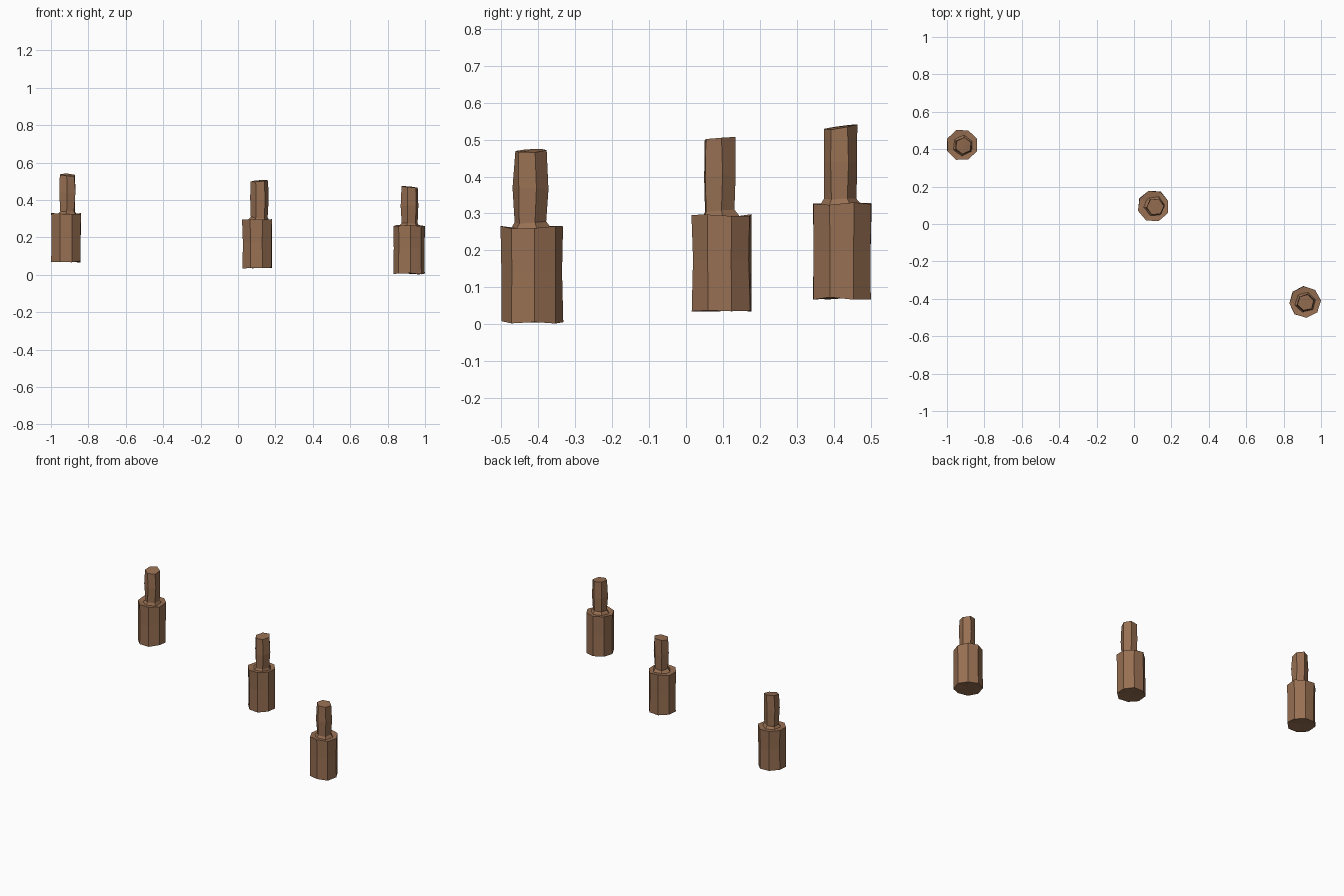
import bpy, bmesh, math, random
from mathutils import Vector

if "Cube" in bpy.data.objects:
    bpy.data.objects.remove(bpy.data.objects["Cube"])

random.seed(4)
wood = bpy.data.materials.new("brown_wood")
wood.diffuse_color = (0.31, 0.16, 0.085, 1)
wood.use_nodes = True
wood.node_tree.nodes["Principled BSDF"].inputs["Base Color"].default_value = wood.diffuse_color


def j(a):
    return random.uniform(-a, a)


def ring(bm, c, r, z, sides, rot, jr=0.0, jz=0.0, tilt=(0, 0)):
    verts = []
    for i in range(sides):
        t = math.radians(rot) + math.tau * i / sides
        rr = r + j(jr)
        x, y = rr * math.cos(t), rr * math.sin(t)
        verts.append(bm.verts.new((c[0] + x, c[1] + y, z + j(jz) + tilt[0] * x + tilt[1] * y)))
    return verts


def wall(bm, a, b):
    n = len(a)
    for i in range(n):
        k = (i + 1) % n
        bm.faces.new((a[i], a[k], b[k], b[i]))


def cap(bm, r, z_offset):
    mid = sum((v.co for v in r), Vector()) / len(r)
    mid.z += z_offset
    c = bm.verts.new(mid)
    for i in range(len(r)):
        bm.faces.new((r[i], r[(i + 1) % len(r)], c))


def finish(bm, name):
    bmesh.ops.recalc_face_normals(bm, faces=bm.faces)
    mesh = bpy.data.meshes.new(name)
    bm.to_mesh(mesh)
    bm.free()
    mesh.materials.append(wood)
    bpy.context.collection.objects.link(bpy.data.objects.new(name, mesh))


def post(tag, base, neck, z, rot, neck_rot, tilt):
    # Thick eight-sided lower log with a slightly dished, uneven top
    bm = bmesh.new()
    rings = [ring(bm, base, r, z + h, 8, rot, 0.002, 0.004)
             for r, h in ((0.085, 0.004), (0.083, 0.14), (0.085, 0.261))]
    wall(bm, rings[0], rings[1])
    wall(bm, rings[1], rings[2])
    cap(bm, rings[0], 0.004)
    cap(bm, rings[2], -0.008)
    finish(bm, "lower_log_" + tag)

    # Thin six-sided upper peg with a flared foot and sloping cut top
    bm = bmesh.new()
    lean = (base[0] + (neck[0] - base[0]) * 0.3, base[1] + (neck[1] - base[1]) * 0.3)
    rings = [ring(bm, lean, 0.062, z + 0.25, 6, neck_rot),
             ring(bm, neck, 0.044, z + 0.273, 6, neck_rot, 0.002, 0.004),
             ring(bm, neck, 0.048, z + 0.37, 6, neck_rot + 3, 0.003, 0.01),
             ring(bm, neck, 0.045, z + 0.468, 6, neck_rot, 0.002, 0.001, tilt)]
    for a, b in zip(rings, rings[1:]):
        wall(bm, a, b)
    cap(bm, rings[0], 0)
    cap(bm, rings[3], 0.001)
    finish(bm, "upper_peg_" + tag)


# Three posts stepping up from front right to back left
post("left", (-0.919, 0.422), (-0.912, 0.418), 0.066, 22, 25, (-0.08, 0.14))
post("middle", (0.104, 0.097), (0.114, 0.092), 0.034, 18, 5, (0.07, 0.08))
post("right", (0.914, -0.417), (0.917, -0.42), 0.002, 5, 15, (-0.1, 0.03))
